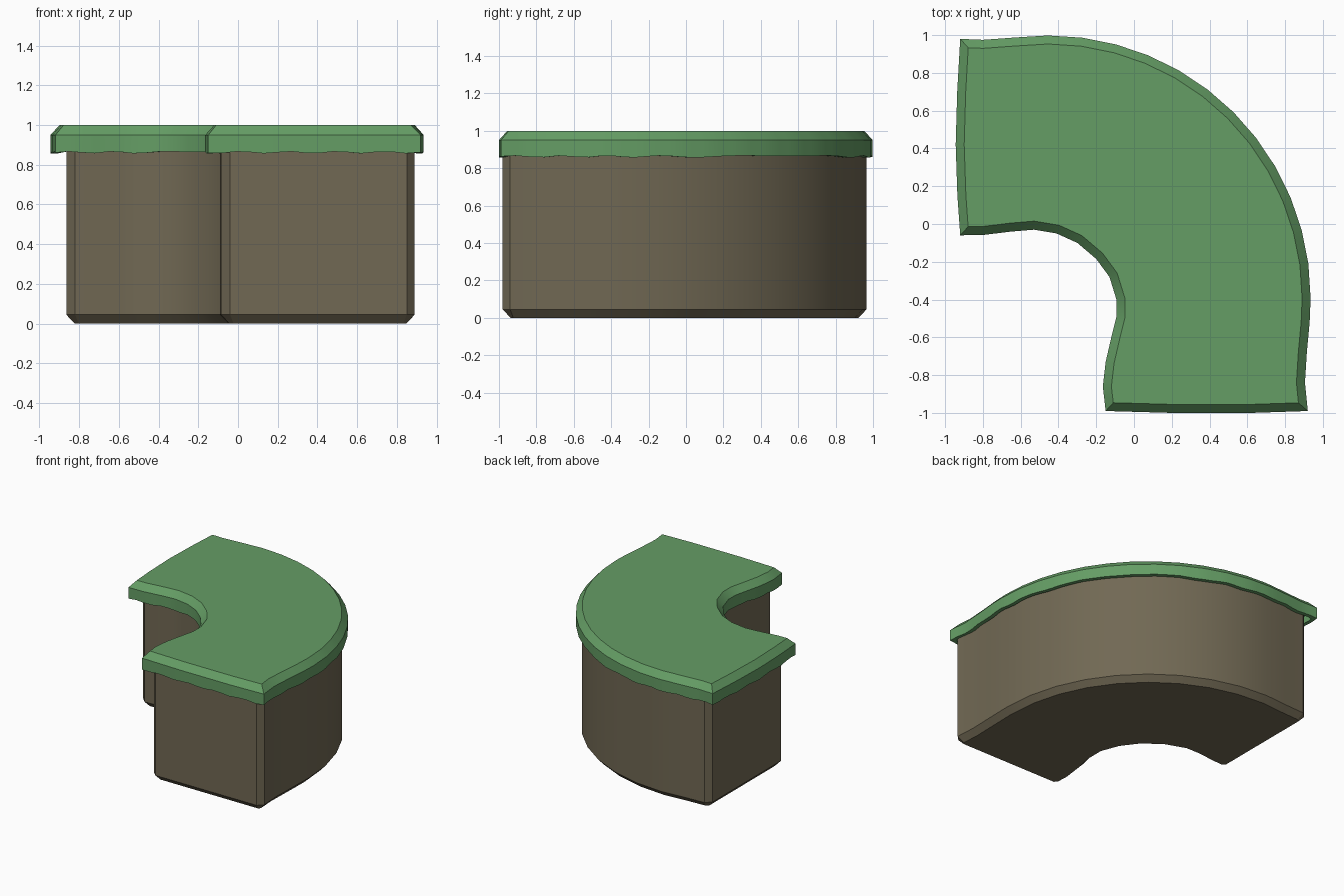
import bpy, bmesh, math
from mathutils import Vector

if "Cube" in bpy.data.objects:
    bpy.data.objects.remove(bpy.data.objects["Cube"])


def arc(c, r, a0, a1, n):
    return [(c[0] + r * math.cos(math.radians(a0 + (a1 - a0) * i / n)),
             c[1] + r * math.sin(math.radians(a0 + (a1 - a0) * i / n))) for i in range(n + 1)]


def resample(pts, step):
    # split every outline side into short, straight pieces
    out = []
    for a, b in zip(pts, pts[1:] + pts[:1]):
        a, b = Vector(a), Vector(b)
        n = max(1, round((b - a).length / step))
        out += [tuple(a.lerp(b, i / n)) for i in range(n)]
    return out


def inset(pts, d):
    # mitred inward offset of a clockwise outline
    out = []
    for i, p in enumerate(pts):
        p = Vector(p)
        e0 = (p - Vector(pts[i - 1])).normalized()
        e1 = (Vector(pts[(i + 1) % len(pts)]) - p).normalized()
        n0, n1 = Vector((e0.y, -e0.x)), Vector((e1.y, -e1.x))
        out.append(tuple(p + (n0 + n1) * (d / (1 + n0.dot(n1)))))
    return out


def loft(name, rings, color):
    # skin a stack of matching rings and cap both ends
    bm = bmesh.new()
    loops = [[bm.verts.new(v) for v in ring] for ring in rings]
    n = len(loops[0])
    for lo, hi in zip(loops, loops[1:]):
        for i in range(n):
            j = (i + 1) % n
            bm.faces.new((lo[i], lo[j], hi[j], hi[i]))
    bm.faces.new(loops[0])
    bm.faces.new(loops[-1])
    bmesh.ops.recalc_face_normals(bm, faces=bm.faces)
    me = bpy.data.meshes.new(name)
    bm.to_mesh(me)
    bm.free()
    ob = bpy.data.objects.new(name, me)
    bpy.context.collection.objects.link(ob)
    mat = bpy.data.materials.new(name)
    mat.diffuse_color = (*color, 1)
    mat.use_nodes = True
    mat.node_tree.nodes["Principled BSDF"].inputs["Base Color"].default_value = mat.diffuse_color
    me.materials.append(mat)
    bpy.ops.object.select_all(action='DESELECT')
    ob.select_set(True)
    bpy.context.view_layer.objects.active = ob
    bpy.ops.object.shade_smooth_by_angle(angle=math.radians(28))
    return ob


def at(pts, z):
    return [(x, y, z) for x, y in pts]


# grass cap: chamfered top, overhanging skirt with a wavy lower edge
centre = (-0.455, -0.392)
grass = [(-0.92, 0.98), (-0.80, 0.975), (-0.62, 0.988)]
grass += arc(centre, 1.39, 90, 0, 12)
grass += [(0.93, -0.52), (0.915, -0.68), (0.905, -0.84), (0.92, -0.99), (0.62, -1.0), (0.2, -1.0),
          (-0.15, -0.99), (-0.165, -0.86), (-0.15, -0.73), (-0.12, -0.60), (-0.093, -0.49),
          (-0.093, -0.40), (-0.13, -0.28), (-0.20, -0.185), (-0.30, -0.10), (-0.41, -0.05),
          (-0.53, -0.03), (-0.65, -0.04), (-0.79, -0.057), (-0.92, -0.06),
          (-0.935, 0.15), (-0.944, 0.42), (-0.936, 0.70)]
grass = resample(grass, 0.07)
wave = [(x, y, 0.862 + 0.005 * math.sin(26 * x + 24 * y)) for x, y in grass]
lip = [(x, y, w[2]) for (x, y), w in zip(inset(grass, 0.03), wave)]
loft("grass_cap", [at(inset(grass, 0.03), 0.92), lip, wave, at(grass, 0.95),
                   at(inset(grass, 0.045), 1.0)], (0.13, 0.34, 0.13))

# dirt body: bevelled end corners and a chamfered base
dirt = [(-0.865, 0.90), (-0.82, 0.942), (-0.65, 0.95)]
dirt += arc((-0.455, -0.38), 1.345, 90, 0, 9)
dirt += [(0.885, -0.60), (0.88, -0.78), (0.89, -0.94), (0.85, -0.98), (-0.04, -0.98),
         (-0.085, -0.935), (-0.09, -0.82), (-0.07, -0.66), (-0.04, -0.52), (-0.04, -0.38),
         (-0.09, -0.25), (-0.18, -0.13), (-0.31, -0.035), (-0.46, 0.02), (-0.58, 0.02),
         (-0.70, 0.005), (-0.82, 0.0), (-0.865, 0.045)]
loft("dirt_body", [at(inset(dirt, 0.042), 0), at(dirt, 0.045), at(dirt, 0.93)],
     (0.165, 0.14, 0.088))
